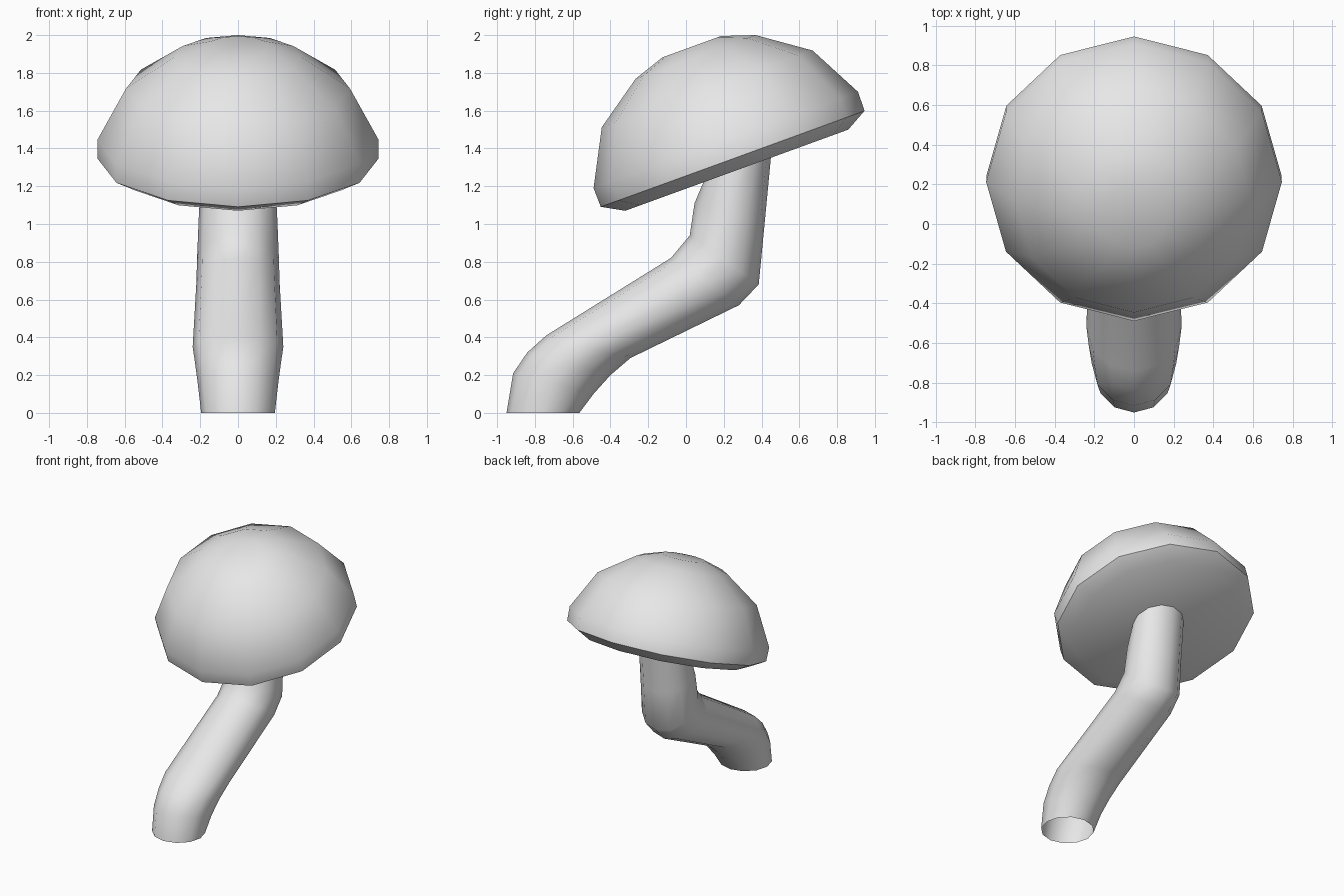
import bpy, bmesh, math
from mathutils import Matrix, Vector

SIDES = 12

cube = bpy.data.objects.get("Cube")
if cube:
    bpy.data.objects.remove(cube, do_unlink=True)

# One plain light grey for everything
grey = bpy.data.materials.new("light grey")
grey.use_nodes = True
grey.diffuse_color = (0.8, 0.8, 0.8, 1)
grey.node_tree.nodes["Principled BSDF"].inputs["Base Color"].default_value = (0.8, 0.8, 0.8, 1)


def loft(name, rings, close_ends):
    """Skin a list of rings; each ring is (centre, x half-axis, other half-axis)."""
    bm = bmesh.new()
    loops = []
    for centre, u, v in rings:
        angles = [2 * math.pi * i / SIDES for i in range(SIDES)]
        loops.append([bm.verts.new(centre + u * math.cos(a) + v * math.sin(a)) for a in angles])
    for low, high in zip(loops, loops[1:]):
        for i in range(SIDES):
            j = (i + 1) % SIDES
            bm.faces.new((low[i], low[j], high[j], high[i]))
    if close_ends:
        for loop, ring in ((loops[0], rings[0]), (loops[-1], rings[-1])):
            pole = bm.verts.new(ring[0])
            for i in range(SIDES):
                bm.faces.new((loop[i], loop[(i + 1) % SIDES], pole))
    bmesh.ops.recalc_face_normals(bm, faces=bm.faces)
    mesh = bpy.data.meshes.new(name)
    bm.to_mesh(mesh)
    bm.free()
    mesh.materials.append(grey)
    obj = bpy.data.objects.new(name, mesh)
    bpy.context.collection.objects.link(obj)
    bpy.ops.object.select_all(action='DESELECT')
    obj.select_set(True)
    bpy.context.view_layer.objects.active = obj
    bpy.ops.object.shade_smooth_by_angle(angle=math.radians(40))
    return obj


# Cap: a turned dome profile (radius, height), tipped forward
tilt = Matrix.Rotation(math.radians(20), 3, 'X')
cap_origin = Vector((0, 0.247, 1.345))
cap_profile = [(0.628, -0.064), (0.743, 0), (0.745, 0.106),
               (0.594, 0.394), (0.338, 0.574), (0.165, 0.632)]
loft("mushroom_cap",
     [(cap_origin + tilt @ Vector((0, 0, h)), Vector((r, 0, 0)), tilt @ Vector((0, r, 0)))
      for r, h in cap_profile], True)

# Stem: bent open tube; each row is front y, z, back y, z, half width
stem_rows = [(-0.95, 0, -0.565, 0, 0.195),
             (-0.915, 0.21, -0.49, 0.1, 0.213),
             (-0.84, 0.32, -0.4, 0.2, 0.227),
             (-0.74, 0.41, -0.295, 0.29, 0.24),
             (-0.08, 0.82, 0.28, 0.57, 0.22),
             (0.02, 0.94, 0.385, 0.68, 0.217),
             (0.045, 1.11, 0.416, 1.0, 0.207),
             (0.13, 1.31, 0.455, 1.41, 0.19)]
stem = []
for fy, fz, by, bz, w in stem_rows:
    front, back = Vector((0, fy, fz)), Vector((0, by, bz))
    stem.append(((front + back) / 2, Vector((w, 0, 0)), (back - front) / 2))
loft("mushroom_stem", stem, False)
